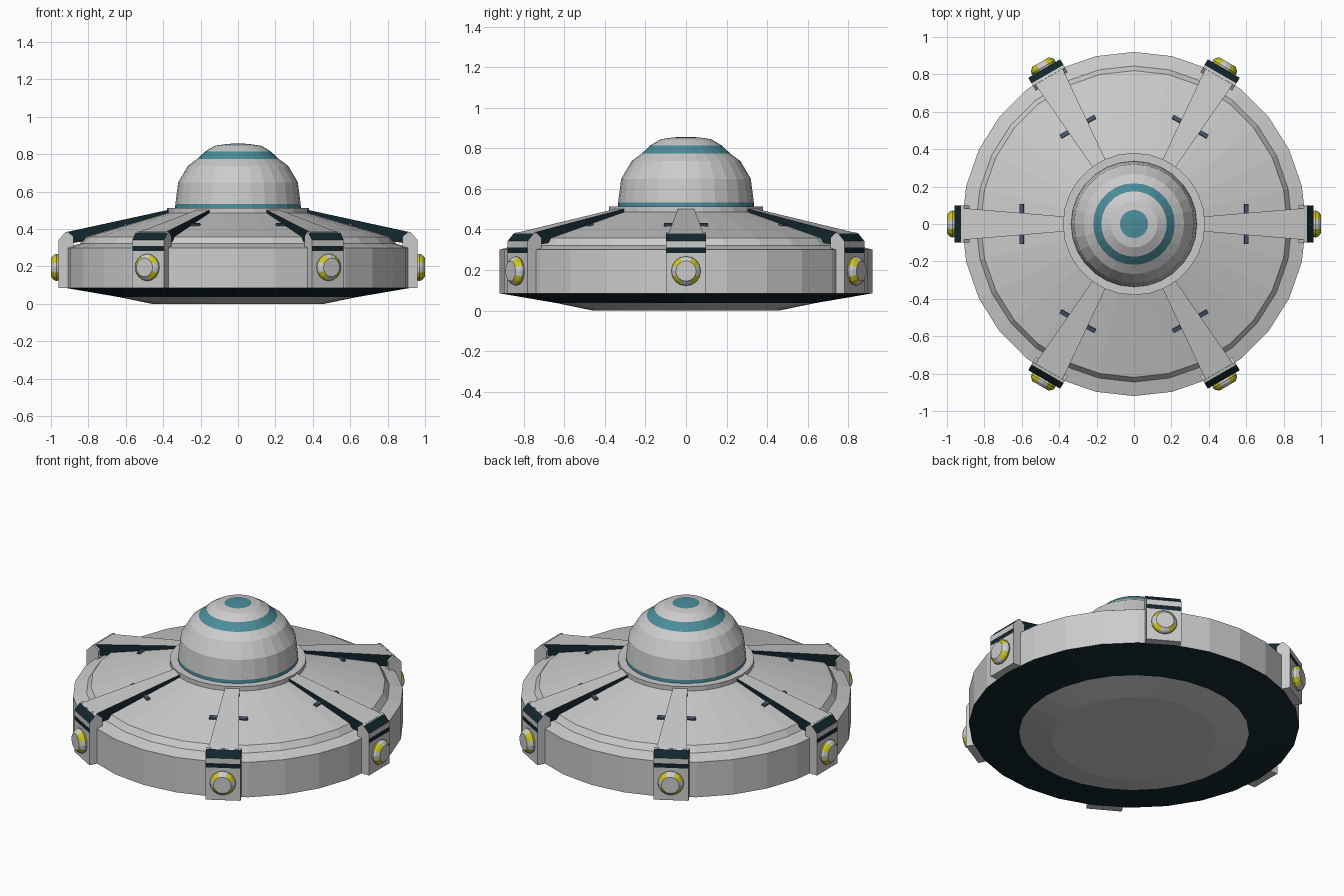
import bpy, bmesh
from math import sin, cos, pi, radians
from mathutils import Matrix

if "Cube" in bpy.data.objects:
    bpy.data.objects.remove(bpy.data.objects["Cube"])

def material(name, rgb):
    m = bpy.data.materials.new(name)
    m.diffuse_color = (*rgb, 1)
    m.use_nodes = True
    m.node_tree.nodes["Principled BSDF"].inputs["Base Color"].default_value = m.diffuse_color
    return m

GREY = material("grey", (0.8, 0.8, 0.8))
BLACK = material("black", (0.006, 0.02, 0.027))
TEAL = material("teal", (0.07, 0.27, 0.33))
YELLOW = material("yellow", (0.6, 0.55, 0.02))
SLATE = material("slate", (0.06, 0.09, 0.14))
MATS = [GREY, BLACK, TEAL, YELLOW, SLATE]

def finish(name, bm, matrix=Matrix()):
    bmesh.ops.recalc_face_normals(bm, faces=bm.faces)
    me = bpy.data.meshes.new(name)
    bm.to_mesh(me)
    bm.free()
    for m in MATS:
        me.materials.append(m)
    ob = bpy.data.objects.new(name, me)
    ob.matrix_world = matrix
    bpy.context.collection.objects.link(ob)
    return ob

def lathe(name, profile, n, colour, matrix=Matrix()):
    """Closed revolve of (radius, z); colour(band, segment) gives a material index."""
    bm = bmesh.new()
    rings = [[bm.verts.new((r * cos(2 * pi * i / n), r * sin(2 * pi * i / n), z))
              for i in range(n)] for r, z in profile]
    for b in range(len(rings) - 1):
        for i in range(n):
            j = (i + 1) % n
            f = bm.faces.new((rings[b][i], rings[b][j], rings[b + 1][j], rings[b + 1][i]))
            f.material_index = colour(b, i)
    bm.faces.new(rings[0]).material_index = colour(-1, 0)
    bm.faces.new(rings[-1]).material_index = colour(len(rings) - 1, 0)
    return finish(name, bm, matrix)

def prism(name, pts, colours, side_colour, matrix):
    """Side outline of (radius, z, half width) widened across y."""
    bm = bmesh.new()
    a = [bm.verts.new((r, -w, z)) for r, z, w in pts]
    b = [bm.verts.new((r, w, z)) for r, z, w in pts]
    for side in (a, b):
        bm.faces.new(side).material_index = side_colour
    for i in range(len(pts)):
        j = (i + 1) % len(pts)
        bm.faces.new((a[i], a[j], b[j], b[i])).material_index = colours[i]
    return finish(name, bm, matrix)

# Saucer hull with black underside ring
lathe("hull", [(0.46, 0), (0.64, 0.037), (0.92, 0.085), (0.92, 0.30), (0.845, 0.322),
               (0.82, 0.358), (0.375, 0.487)], 28, lambda b, i: 1 if b == 1 else 0)

# Collar under the dome
lathe("collar", [(0.38, 0.47), (0.38, 0.513), (0.33, 0.513)], 28, lambda b, i: 0)

# Dome with teal bands and teal cap
lathe("dome", [(0.337, 0.50), (0.335, 0.533), (0.32, 0.65), (0.268, 0.738), (0.218, 0.775),
               (0.175, 0.815), (0.125, 0.845), (0.075, 0.853), (0.03, 0.857)],
      28, lambda b, i: 2 if b in (0, 4, 7, 8) else 0)

def arm_width(r):
    return 0.04 + (r - 0.375) * 0.083

# Six radial spokes, each with an end block, a lamp and two tabs
for k in range(6):
    turn = Matrix.Rotation(radians(60 * k), 4, 'Z')
    n = k + 1
    arm = [(0.375, 0.47), (0.375, 0.502), (0.92, 0.383), (0.92, 0.32), (0.82, 0.335)]
    prism(f"spoke_arm_{n}", [(r, z, arm_width(r)) for r, z in arm], [1, 0, 0, 0, 0], 1, turn)

    block = [(0.88, 0.085), (0.96, 0.085), (0.96, 0.283), (0.96, 0.31), (0.96, 0.342),
             (0.925, 0.38), (0.91, 0.386), (0.88, 0.36)]
    prism(f"end_block_{n}", [(r, z, 0.0985) for r, z in block],
          [0, 0, 1, 0, 1, 0, 0, 0], 0, turn)

    # Round lamp facing outward, with a yellow striped rim
    face_out = turn @ Matrix.Translation((0.95, 0, 0.195)) @ Matrix.Rotation(pi / 2, 4, 'Y')
    lamp = lathe(f"lamp_{n}", [(0.066, 0), (0.073, 0.02), (0.068, 0.034), (0.05, 0.05)], 16,
                 lambda b, i: 3 if b in (0, 1, 2) and i % 4 in (1, 2) else 0, face_out)

    # Small tabs lying on the cone beside the arm
    for s in (-1, 1):
        bm = bmesh.new()
        bmesh.ops.create_cube(bm, size=1, matrix=Matrix.Translation((0.6, s * 0.08, 0.422))
                              @ Matrix.Rotation(radians(16), 4, 'Y')
                              @ Matrix.Diagonal((0.022, 0.055, 0.016, 1)))
        for f in bm.faces:
            f.material_index = 4
        finish(f"tab_{n}_{'left' if s > 0 else 'right'}", bm, turn)
